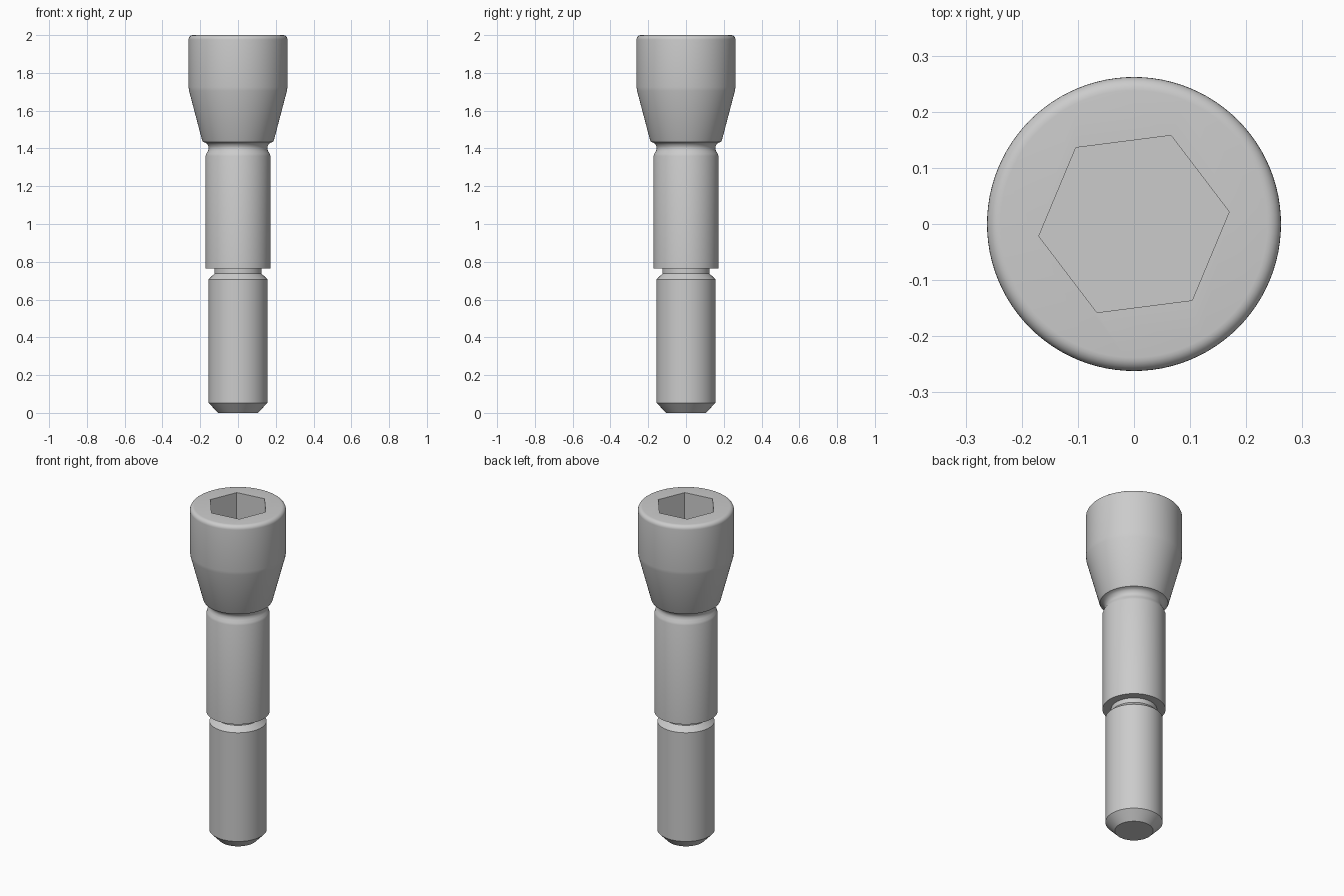
import bpy
import bmesh
from math import cos, sin, pi, radians

SEGMENTS = 96

cube = bpy.data.objects.get("Cube")
if cube:
    bpy.data.objects.remove(cube, do_unlink=True)

# Single plain metal colour
steel = bpy.data.materials.new("grey steel")
steel.use_nodes = True
colour = (0.6, 0.6, 0.6, 1)
steel.diffuse_color = colour
steel.node_tree.nodes["Principled BSDF"].inputs["Base Color"].default_value = colour


def lathe(name, profile, segments=SEGMENTS, turn=0.0):
    """Closed solid of revolution from (radius, height) points, bottom to top."""
    bm = bmesh.new()
    rings = []
    for r, z in profile:
        angles = [turn + 2 * pi * i / segments for i in range(segments)]
        rings.append([bm.verts.new((r * cos(a), r * sin(a), z)) for a in angles])
    for low, high in zip(rings, rings[1:]):
        for i in range(segments):
            j = (i + 1) % segments
            bm.faces.new((low[i], low[j], high[j], high[i]))
    bm.faces.new(rings[0][::-1])
    bm.faces.new(rings[-1])
    mesh = bpy.data.meshes.new(name)
    bm.to_mesh(mesh)
    bm.free()
    obj = bpy.data.objects.new(name, mesh)
    bpy.context.collection.objects.link(obj)
    mesh.materials.append(steel)
    return obj


def arc(cr, cz, radius, start, end, steps):
    """Profile points along a circular arc, angles in degrees."""
    angles = [radians(start + (end - start) * i / steps) for i in range(steps + 1)]
    return [(cr + radius * cos(a), cz + radius * sin(a)) for a in angles]


# Chamfered tip, lower shank, narrow relief and shoulder
shank = [(0.105, 0), (0.156, 0.053), (0.156, 0.707), (0.125, 0.737),
         (0.125, 0.765), (0.172, 0.765), (0.172, 1.36)]
# Rounded undercut below the head
undercut = [(0.168, 1.372), (0.160, 1.385), (0.155, 1.398),
            (0.156, 1.41), (0.163, 1.423), (0.172, 1.43), (0.185, 1.434)]
# Tapered head with a rounded top rim
head = [(0.19, 1.443), (0.259, 1.705), (0.262, 1.725)] + arc(0.238, 1.976, 0.024, 0, 90, 6)
bolt = lathe("bolt", shank + undercut + head)

# Hexagonal drive socket
cutter = lathe("socket_cutter", [(0.171, 1.7), (0.171, 2.1)], 6, radians(7.3))
cutter.hide_render = True
cut = bolt.modifiers.new("socket", 'BOOLEAN')
cut.operation = 'DIFFERENCE'
cut.solver = 'EXACT'
cut.object = cutter
bpy.ops.object.select_all(action='DESELECT')
bolt.select_set(True)
bpy.context.view_layer.objects.active = bolt
bpy.ops.object.modifier_apply(modifier=cut.name)
bpy.data.objects.remove(cutter, do_unlink=True)

bpy.ops.object.shade_smooth_by_angle(angle=radians(30))
